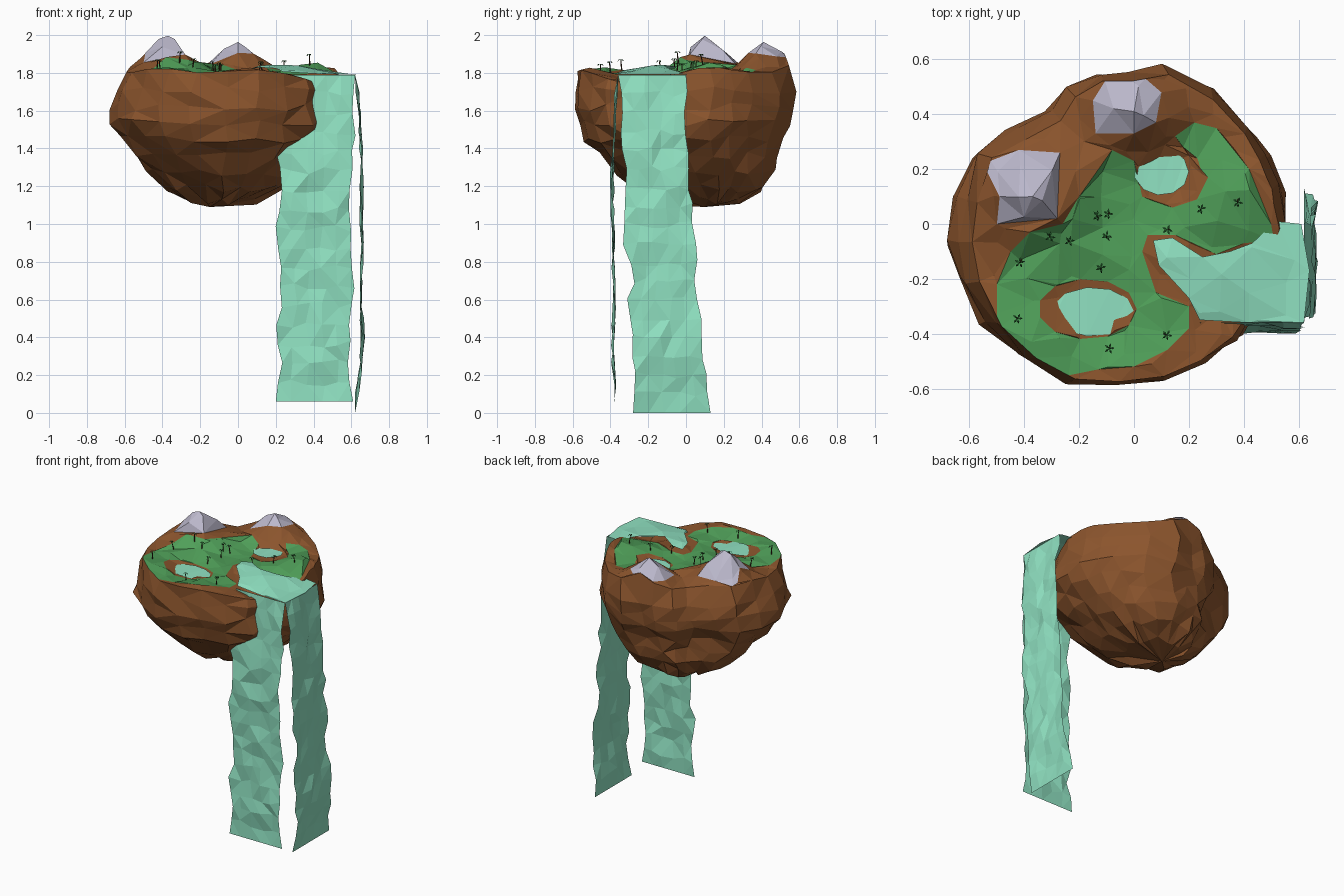
import bpy, bmesh, math, random
from mathutils import Vector
from mathutils.geometry import delaunay_2d_cdt

random.seed(4)
cube = bpy.data.objects.get("Cube")
if cube:
    bpy.data.objects.remove(cube, do_unlink=True)


def material(name, *rgb):
    m = bpy.data.materials.new(name)
    m.use_nodes = True
    m.diffuse_color = (*rgb, 1)
    m.node_tree.nodes["Principled BSDF"].inputs["Base Color"].default_value = (*rgb, 1)
    return m


earth = material("brown earth", .26, .09, .026)
grass = material("green grass", .08, .35, .1)
snow = material("pale snow", .5, .48, .6)
water = material("aqua water", .28, .76, .54)
leaf = material("dark leaf", .02, .13, .03)
bark = material("dark bark", .07, .03, .012)


def jitter(a):
    return random.uniform(-a, a)


def add_object(name, bm, *mats):
    bmesh.ops.triangulate(bm, faces=bm.faces[:])
    me = bpy.data.meshes.new(name)
    bm.to_mesh(me)
    bm.free()
    for m in mats:
        me.materials.append(m)
    ob = bpy.data.objects.new(name, me)
    bpy.context.collection.objects.link(ob)
    return ob


def ellipse(cx, cy, rx, ry, n=11):
    angles = [math.tau * i / n for i in range(n)]
    return [(cx + rx * math.cos(a), cy + ry * math.sin(a)) for a in angles]


def counterclockwise(loop):
    area = sum(a[0] * b[1] - a[1] * b[0] for a, b in zip(loop, loop[1:] + loop[:1]))
    return loop if area > 0 else loop[::-1]


def bump(x, y, cx, cy, r):
    return math.exp(-((x - cx) ** 2 + (y - cy) ** 2) / r ** 2)


def ground(x, y):
    """Height of the land: two peaks, a side hill, raised front, basins."""
    z = 1.8 + .2 * bump(x, y, -.37, .11, .15) + .16 * bump(x, y, 0, .42, .15)
    z += .05 * bump(x, y, .38, .1, .15) + .03 * bump(x, y, -.4, -.42, .15)
    z += .025 * bump(x, y, .05, -.5, .13)
    z -= .07 * bump(x, y, .45, -.28, .18) + .035 * bump(x, y, .1, .19, .13)
    return z - .035 * bump(x, y, -.15, -.32, .13)


def patch(name, regions, height, spacing, mats, rough):
    """Triangulated sheet; regions[0] bounds it, each later region recolours."""
    verts, faces = [], []
    for loop, _ in regions:
        faces.append(list(range(len(verts), len(verts) + len(loop))))
        verts += [Vector(p) for p in counterclockwise(loop)]
    fixed = len(verts)
    steps = [i * spacing for i in range(-int(.7 / spacing), int(.7 / spacing) + 1)]
    verts += [Vector((x + jitter(.35 * spacing), y + jitter(.35 * spacing)))
              for x in steps for y in steps]
    verts += [Vector((-.37, .1)), Vector((0, .41))]
    co, _, tris, src, _, ids = delaunay_2d_cdt(verts, [], faces, 1, 1e-4, True)
    bm = bmesh.new()
    for p, s in zip(co, src):
        inner = not s or min(s) >= fixed
        bm.verts.new((p.x, p.y, height(p.x, p.y) + (jitter(rough) if inner else 0)))
    bm.verts.ensure_lookup_table()
    for t, owner in zip(tris, ids):
        if 0 in owner:
            f = bm.faces.new([bm.verts[i] for i in t])
            f.material_index = regions[max(owner)][1]
    bmesh.ops.delete(bm, geom=[v for v in bm.verts if not v.link_faces], context='VERTS')
    return add_object(name, bm, *mats)


# Island rock: one outline fitted to the extents of each level
outline = [(-.68, -.05), (-.65, -.2), (-.56, -.37), (-.42, -.49), (-.26, -.57), (-.08, -.58),
           (.1, -.56), (.25, -.5), (.38, -.41), (.48, -.27), (.54, -.12), (.57, 0),
           (.54, .15), (.49, .26), (.43, .36), (.3, .49), (.12, .585), (-.03, .56),
           (-.15, .56), (-.26, .5), (-.32, .41), (-.46, .34), (-.6, .27), (-.66, .1)]


def fit(x0, x1, y0, y1):
    return [(x0 + (x + .68) / 1.25 * (x1 - x0), y0 + (y + .58) / 1.165 * (y1 - y0))
            for x, y in outline]


rim = fit(-.59, .53, -.575, .545)
levels = [(1.71, -.63, .54, -.58, .58), (1.62, -.67, .56, -.58, .57),
          (1.54, -.68, .57, -.575, .55), (1.45, -.61, .52, -.53, .52),
          (1.36, -.55, .44, -.45, .49), (1.27, -.48, .34, -.35, .47),
          (1.19, -.39, .24, -.25, .41), (1.12, -.27, .1, -.08, .29)]
bm = bmesh.new()
rings = [[bm.verts.new((x, y, ground(x, y))) for x, y in rim]]
for z, *box in levels:
    rings.append([bm.verts.new((x + jitter(.018), y + jitter(.018), z + jitter(.022)))
                  for x, y in fit(*box)])
tip = bm.verts.new((-.15, .1, 1.09))
n = len(outline)
for upper, lower in zip(rings, rings[1:]):
    for i in range(n):
        j = (i + 1) % n
        bm.faces.new((upper[i], lower[i], lower[j], upper[j]))
for i in range(n):
    bm.faces.new((rings[-1][i], tip, rings[-1][(i + 1) % n]))
add_object("island_rock", bm, earth)

# Land on top: meadow, bare pond banks, snow caps
meadow = [(-.08, .27), (0, .23), (.03, .1), (.14, .06), (.23, .09), (.27, .17), (.2, .25),
          (.15, .32), (.22, .37), (.3, .35), (.42, .2), (.5, 0), (.51, -.06), (.4, -.07),
          (.3, -.11), (.15, -.04), (.05, -.04), (.03, -.1), (.08, -.25), (.2, -.3),
          (.2, -.38), (.12, -.46), (0, -.52), (-.13, -.53), (-.28, -.56), (-.45, -.47),
          (-.5, -.35), (-.5, -.22), (-.45, -.1), (-.38, -.03), (-.26, 0), (-.2, .1)]
snow_left = [(-.55, .22), (-.42, .27), (-.27, .26), (-.28, .02), (-.5, 0), (-.49, .1)]
snow_back = [(-.15, .45), (-.1, .53), (.03, .54), (.1, .48), (.08, .37), (0, .33), (-.14, .33)]
ponds = {"front_pond": (-.15, -.32, .15, .09), "back_pond": (.1, .19, .1, .085)}
banks = [(ellipse(-.17, -.31, .18, .11), 0), (ellipse(.13, .18, .12, .11), 0)]
patch("land", [(rim, 0), (meadow, 1), *banks, (snow_left, 2), (snow_back, 2)],
      ground, .1, (earth, grass, snow), .01)

# Ponds
for name, (cx, cy, rx, ry) in ponds.items():
    bm = bmesh.new()
    z = ground(cx, cy) + .024
    edge = [bm.verts.new((x, y, z + jitter(.004))) for x, y in ellipse(cx, cy, rx, ry)]
    bm.faces.new(edge)
    add_object(name, bm, water)

# River spilling over two edges
river = [(.07, -.06), (.14, -.05), (.25, -.12), (.35, -.1), (.43, -.07), (.52, .01),
         (.61, 0), (.64, -.17), (.62, -.36), (.42, -.36), (.24, -.35), (.2, -.27), (.09, -.15)]
patch("river", [(river, 0)],
      lambda x, y: 1.79 + .055 * bump(x, y, .2, -.13, .2) + .02 * bump(x, y, .45, -.15, .12),
      .11, (water,), .008)


# Waterfalls: rows of (height, near edge, far edge, depth)
def waterfall(name, keys, rows, place):
    bm, cols, grid = bmesh.new(), 5, []
    for r in range(rows + 1):
        z = keys[0][0] + (keys[-1][0] - keys[0][0]) * r / rows
        k = next(i for i in range(len(keys) - 1) if z >= keys[i + 1][0] - 1e-6)
        a, b = keys[k], keys[k + 1]
        t = (a[0] - z) / (a[0] - b[0])
        lo, hi, depth = (p + (q - p) * t for p, q in zip(a[1:], b[1:]))
        wild = 0 < r < rows
        grid.append([bm.verts.new(place(lo + (hi - lo) * c / cols + jitter(.014) * wild,
                                        depth + jitter(.013) * wild,
                                        z + jitter(.02) * wild)) for c in range(cols + 1)])
    for up, low in zip(grid, grid[1:]):
        for c in range(cols):
            bm.faces.new((up[c], low[c], low[c + 1], up[c + 1]))
    add_object(name, bm, water)


waterfall("front_waterfall",
          [(1.79, .24, .62, -.36), (1.4, .21, .61, -.39), (1.2, .22, .6, -.39),
           (.92, .2, .6, -.385), (.6, .24, .61, -.38), (.48, .2, .6, -.385),
           (.3, .23, .59, -.385), (.06, .2, .61, -.38)], 17, lambda u, d, z: (u, d, z))
waterfall("side_waterfall",
          [(1.79, -.36, 0, .62), (1.6, -.34, 0, .645), (1.3, -.32, .01, .655),
           (.9, -.33, .05, .655), (.78, -.27, .05, .65), (.6, -.3, .06, .655),
           (.35, -.28, .09, .66), (0, -.28, .13, .62)], 18, lambda u, d, z: (d, u, z))

# Palm trees
spots = [(-.13, .02), (-.09, .04), (-.24, -.06), (-.31, -.04), (-.41, -.13), (-.12, -.17),
         (-.1, -.05), (-.43, -.34), (-.09, -.45), (.11, -.4), (.13, -.02), (.24, .05), (.38, .09)]
for number, (x, y) in enumerate(spots):
    bm = bmesh.new()
    base = Vector((x, y, ground(x, y) - .012))
    top = base + Vector((jitter(.012), jitter(.012), .058))
    foot, head = ([bm.verts.new((c.x + px, c.y + py, c.z)) for px, py in ellipse(0, 0, r, r, 4)]
                  for c, r in ((base, .004), (top, .0025)))
    for i in range(4):
        bm.faces.new((foot[i], foot[i - 3], head[i - 3], head[i])).material_index = 1
    for i in range(5):
        a = math.tau * i / 5 + jitter(.3)
        out, side = Vector((math.cos(a), math.sin(a), 0)), Vector((-math.sin(a), math.cos(a), 0))
        up = Vector((0, 0, .004))
        points = [top, top + out * .011 - side * .004 + up,
                  top + out * .02 - up * 1.5, top + out * .011 + side * .004 + up]
        bm.faces.new([bm.verts.new(p) for p in points])
    add_object(f"palm_tree_{number + 1}", bm, leaf, bark)
